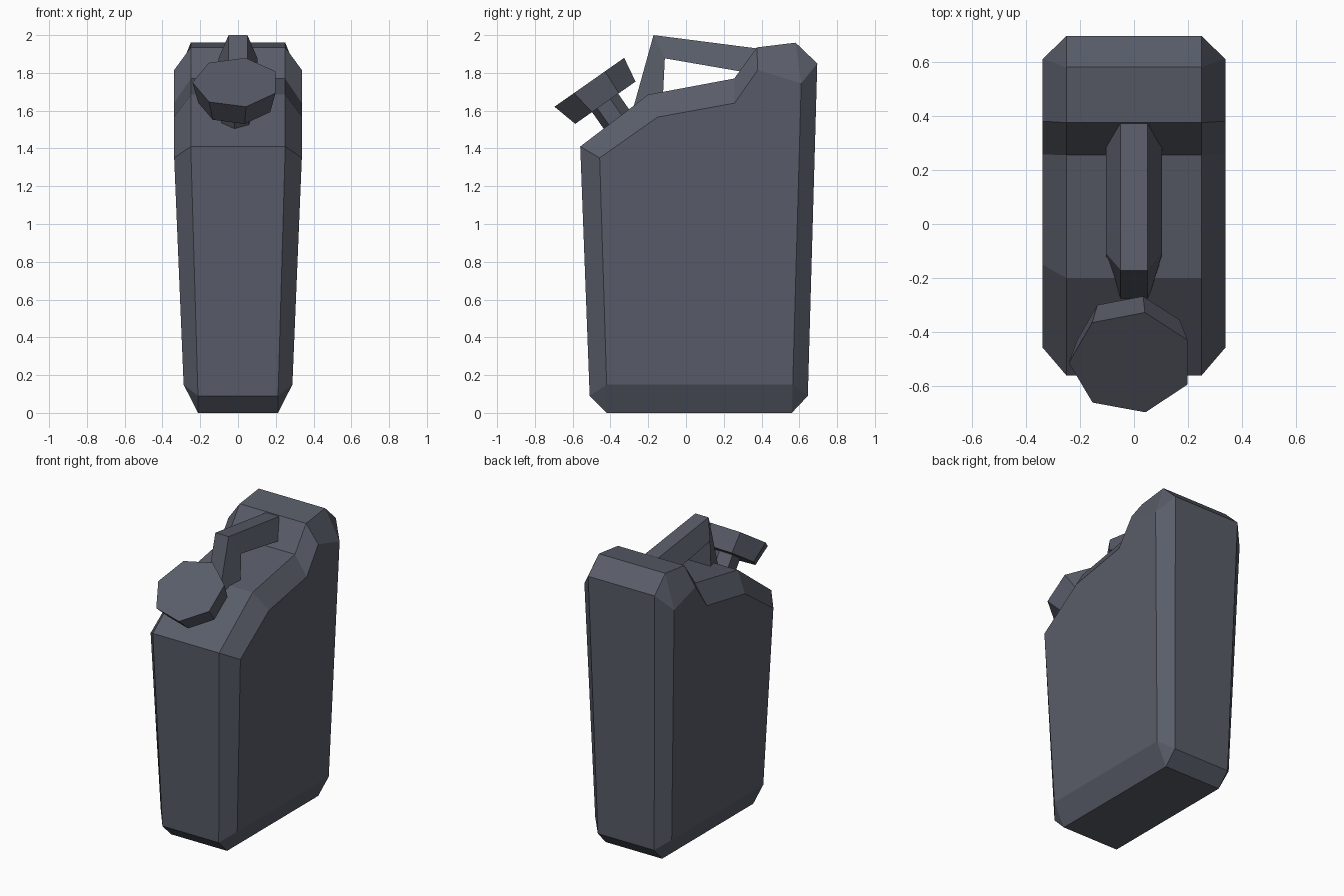
import bpy, bmesh, math
from mathutils import Vector

if "Cube" in bpy.data.objects:
    bpy.data.objects.remove(bpy.data.objects["Cube"])

slate = bpy.data.materials.new("slate_grey")
slate.diffuse_color = (0.100, 0.109, 0.140, 1)
slate.use_nodes = True
slate.node_tree.nodes["Principled BSDF"].inputs["Base Color"].default_value = slate.diffuse_color


def finish(name, bm):
    bmesh.ops.recalc_face_normals(bm, faces=bm.faces)
    mesh = bpy.data.meshes.new(name)
    bm.to_mesh(mesh)
    bm.free()
    mesh.materials.append(slate)
    obj = bpy.data.objects.new(name, mesh)
    bpy.context.collection.objects.link(obj)
    return obj


# Can body: centre profile (y, z), smaller side profile, chamfer between them
rim = [(-.42, 0), (-.51, .09), (-.56, 1.41), (-.20, 1.685), (.255, 1.77),
       (.375, 1.935), (.58, 1.96), (.695, 1.85), (.645, .09), (.56, 0)]
side = [(-.42, .15), (-.457, 1.35), (-.15, 1.566), (.257, 1.64),
        (.38, 1.815), (.61, 1.745), (.565, .15)]
side_of_rim = [0, 0, 1, 2, 3, 4, 5, 5, 6, 6]   # side point each rim point joins

bm = bmesh.new()
rims = {}
for s in (-1, 1):
    r = [bm.verts.new((s * (.25 if z > 1 else .212), y, z)) for y, z in rim]
    o = [bm.verts.new((s * (.338 if z > 1 else .288), y, z)) for y, z in side]
    bm.faces.new(o)
    for i in range(len(r)):
        j = (i + 1) % len(r)
        a, b = o[side_of_rim[i]], o[side_of_rim[j]]
        bm.faces.new([r[i], r[j], b] if a is b else [r[i], r[j], b, a])
    rims[s] = r
for i in range(len(rim)):
    j = (i + 1) % len(rim)
    bm.faces.new([rims[-1][i], rims[-1][j], rims[1][j], rims[1][i]])
finish("can_body", bm)

# Handle: trapezoid section swept along a bent path, ends sunk in the body
outer = [(-.29, 1.575), (-.172, 2.0), (.45, 1.92)]
inner = [(-.125, 1.62), (-.112, 1.877), (.42, 1.785)]
bm = bmesh.new()
rings = [[bm.verts.new((x, *p)) for x, p in
          ((-.05, a), (.05, a), (.103, b), (-.103, b))]
         for a, b in zip(outer, inner)]
for p, q in zip(rings, rings[1:]):
    for i in range(4):
        j = (i + 1) % 4
        bm.faces.new([p[i], p[j], q[j], q[i]])
bm.faces.new(rings[0])
bm.faces.new(rings[-1])
finish("handle", bm)

# Cap and neck: tilted low-sided prisms, angles measured in the tilted plane
across = Vector((1, 0, 0))
slope = Vector((0, .819, .574))


def tilted_prism(name, sides, start, low, r_low, high, r_high):
    bm = bmesh.new()
    ends = []
    for c, r in ((low, r_low), (high, r_high)):
        ring = []
        for k in range(sides):
            t = math.radians(start) + math.tau * k / sides
            ring.append(bm.verts.new(
                Vector(c) + r * (math.cos(t) * across + math.sin(t) * slope)))
        bm.faces.new(ring)
        ends.append(ring)
    for i in range(sides):
        j = (i + 1) % sides
        bm.faces.new([ends[0][i], ends[0][j], ends[1][j], ends[1][i]])
    return finish(name, bm)


tilted_prism("cap", 7, 26, (-.01, -.427, 1.642), .20, (-.01, -.512, 1.75), .231)
tilted_prism("neck", 6, 264, (-.01, -.345, 1.522), .085, (-.01, -.44, 1.658), .085)
